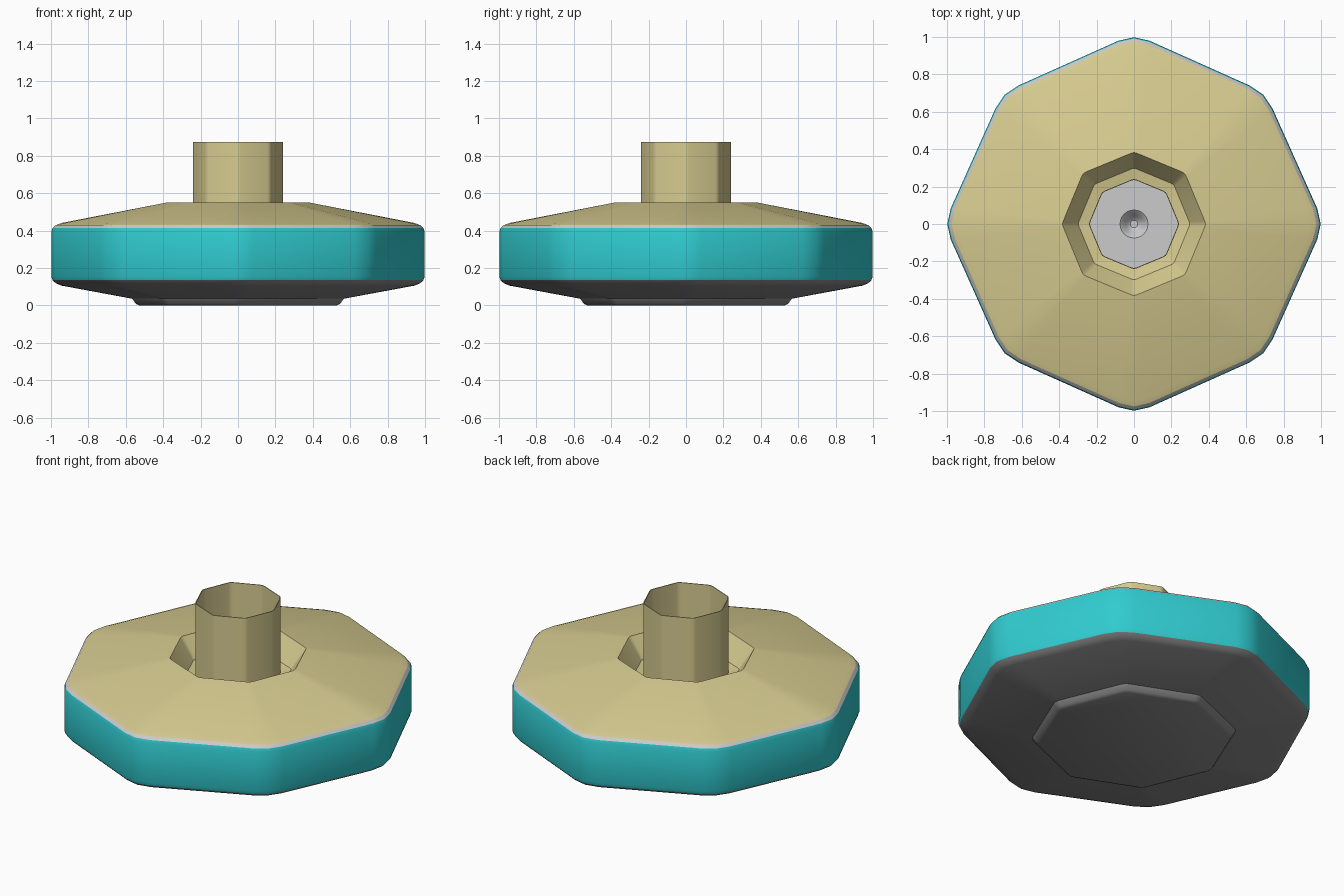
import bpy, bmesh, math
from mathutils import Vector

if "Cube" in bpy.data.objects:
    bpy.data.objects.remove(bpy.data.objects["Cube"])


def ring(r, z, cut=0.09, diag=1.0):
    """Octagon with softened corners (three points per corner)."""
    corners = []
    for i in range(8):
        a = i * math.pi / 4
        rr = r * (diag if i % 2 else 1.0)
        corners.append(Vector((rr * math.cos(a), rr * math.sin(a), z)))
    pts = []
    for i, c in enumerate(corners):
        a = c + (corners[i - 1] - c).normalized() * cut * r
        b = c + (corners[(i + 1) % 8] - c).normalized() * cut * r
        pts += [a, (a + b + 2 * c) / 4, b]
    return pts


def circle(r, z):
    return [Vector((r * math.cos(a), r * math.sin(a), z))
            for a in [(i - 1) * math.tau / 24 for i in range(24)]]


def loft(name, rings, color=None, cap_first=False, cap_last=False, angle=35):
    bm = bmesh.new()
    loops = [[bm.verts.new(p) for p in pts] for pts in rings]
    for lo, hi in zip(loops, loops[1:]):
        for i in range(24):
            j = (i + 1) % 24
            bm.faces.new((lo[i], lo[j], hi[j], hi[i]))
    if cap_first:
        bm.faces.new(loops[0][::-1])
    if cap_last:
        bm.faces.new(loops[-1])
    me = bpy.data.meshes.new(name)
    bm.to_mesh(me)
    bm.free()
    ob = bpy.data.objects.new(name, me)
    bpy.context.collection.objects.link(ob)
    if color:
        mat = bpy.data.materials.new(name + "_color")
        mat.diffuse_color = color
        mat.use_nodes = True
        mat.node_tree.nodes["Principled BSDF"].inputs["Base Color"].default_value = mat.diffuse_color
        me.materials.append(mat)
    bpy.ops.object.select_all(action='DESELECT')
    ob.select_set(True)
    bpy.context.view_layer.objects.active = ob
    bpy.ops.object.shade_smooth_by_angle(angle=math.radians(angle))
    return ob


YELLOW = (0.68, 0.60, 0.28, 1)
TEAL = (0.03, 0.60, 0.63, 1)
DARK = (0.25, 0.25, 0.25, 1)


def body(r, z):
    return ring(r * 1.017, z, 0.09, 0.977)


# Underside with raised foot
loft("underside", [ring(0.53, 0.0, 0.04), ring(0.55, 0.008, 0.04),
                   ring(0.57, 0.036, 0.04), body(0.945, 0.106),
                   body(0.975, 0.118), body(0.993, 0.135)],
     DARK, cap_first=True)

# Side band
loft("side_band", [body(0.993, 0.135), body(1.0, 0.155),
                   body(1.0, 0.395), body(0.993, 0.413)], TEAL)

# Thin pale edge strip above the band
loft("edge_strip", [body(0.993, 0.413), body(0.977, 0.429)])

# Top cover: slope, recess around the hub, then the hollow tube
loft("top_cover", [body(0.977, 0.429), body(0.945, 0.441),
                   ring(0.385, 0.55, 0.04), ring(0.30, 0.43, 0.04),
                   ring(0.243, 0.42, 0.06), ring(0.243, 0.875, 0.06),
                   ring(0.238, 0.875, 0.06), ring(0.238, 0.42, 0.06)],
     YELLOW)

# Floor inside the tube with a small round dimple
loft("tube_floor", [ring(0.24, 0.42, 0.06), circle(0.075, 0.42),
                    circle(0.053, 0.40), circle(0.04, 0.375),
                    circle(0.02, 0.36)], cap_last=True)
